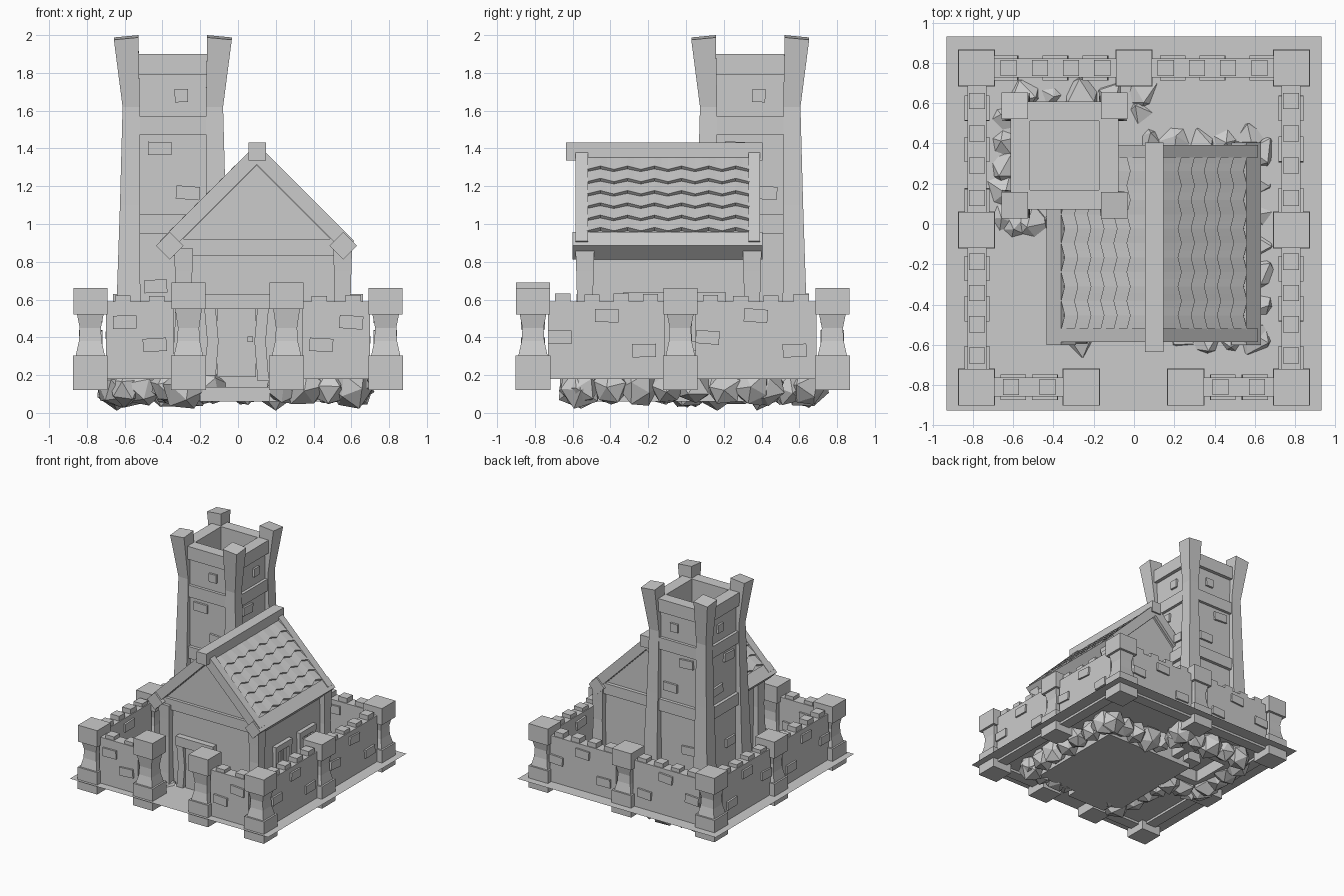
import bpy, bmesh, math, random
from mathutils import Matrix, Vector

if "Cube" in bpy.data.objects:
    bpy.data.objects.remove(bpy.data.objects["Cube"])

random.seed(4)
stone = bpy.data.materials.new("grey stone")
stone.diffuse_color = (0.6, 0.6, 0.6, 1)
stone.use_nodes = True
stone.node_tree.nodes["Principled BSDF"].inputs["Base Color"].default_value = stone.diffuse_color


def finish(name, bm, closed=True):
    if closed:
        bmesh.ops.recalc_face_normals(bm, faces=bm.faces[:])
    me = bpy.data.meshes.new(name)
    bm.to_mesh(me)
    bm.free()
    me.materials.append(stone)
    ob = bpy.data.objects.new(name, me)
    bpy.context.collection.objects.link(ob)
    return ob


def loft(name, rings):
    """Join rings of equally many points and cap both ends."""
    bm = bmesh.new()
    vs = [[bm.verts.new(p) for p in r] for r in rings]
    n = len(vs[0])
    for a, b in zip(vs, vs[1:]):
        for i in range(n):
            bm.faces.new((a[i], a[(i + 1) % n], b[(i + 1) % n], b[i]))
    bm.faces.new(vs[0])
    bm.faces.new(vs[-1])
    return finish(name, bm)


def rect(x0, x1, y0, y1, z):
    return [(x0, y0, z), (x1, y0, z), (x1, y1, z), (x0, y1, z)]


def box(name, x0, x1, y0, y1, z0, z1):
    return loft(name, [rect(x0, x1, y0, y1, z0), rect(x0, x1, y0, y1, z1)])


def prism(name, pts, y0, y1):
    return loft(name, [[(x, y, z) for x, z in pts] for y in (y0, y1)])


def column(name, x, y, levels):
    """Square column from (z, half width) levels."""
    return loft(name, [rect(x - h, x + h, y - h, y + h, z) for z, h in levels])


def brick(name, x, y, z, along, w, h, depth):
    """Slightly tilted block; along is the wall direction."""
    bm = bmesh.new()
    size = (w, depth, h) if along == 'X' else (depth, w, h)
    tilt = Matrix.Rotation(math.radians(random.uniform(-5, 5)), 4, 'Y' if along == 'X' else 'X')
    m = Matrix.Translation((x, y, z)) @ tilt @ Matrix.Diagonal((*size, 1))
    bmesh.ops.create_cube(bm, size=1, matrix=m)
    finish(name, bm)


# ground sheet
bm = bmesh.new()
bm.faces.new([bm.verts.new(p) for p in rect(-.93, .93, -.925, .93, .2)])
finish("ground", bm, False)

# fence pillars: block base, waisted shaft, block cap
pillars = [(sx * .782, y, 0) for sx in (-1, 1) for y in (-.81, -.03, .775)]
pillars += [(-.262, -.81, .03), (.257, -.81, .03), (0, .775, 0)]
for x, y, up in pillars:
    column("pillar_base", x, y, [(.12, .092), (.305, .092)])
    column("pillar_shaft", x, y, [(.30, .078), (.38, .06), (.45, .056), (.53 + up, .072)])
    column("pillar_cap", x, y, [(.52 + up, .09), (.66 + up, .09)])


# fence walls with battlements and loose bricks: direction, fixed coordinate, start, end, merlons
runs = [('X', -.81, -.70, -.34, 2), ('X', -.81, .34, .70, 2),
        ('X', .775, -.70, -.08, 4), ('X', .775, .08, .70, 4)]
for sx in (-.78, .78):
    runs += [('Y', sx, -.73, -.11, 4), ('Y', sx, .05, .69, 4)]
for along, c, a, b, n in runs:
    def wall(name, u0, u1, half, z0, z1):
        if along == 'X':
            box(name, u0, u1, c - half, c + half, z0, z1)
        else:
            box(name, c - half, c + half, u0, u1, z0, z1)
    wall("fence_wall", a, b, .047, .18, .59)
    step = (b - a) / n
    for i in range(n):
        m = a + (i + .5) * step
        wall("merlon", m - .04, m + .04, .04, .58, .625 + random.uniform(-.008, .008))
    spots = [(.28, .48), (.72, .36)] if n == 2 else [(.1, .40), (.5, .515), (.82, .33)]
    for t, z in spots:
        if along == 'X' and a > 0:
            t = 1 - t
        u = a + t * (b - a)
        p = (u, c) if along == 'X' else (c, u)
        brick("fence_brick", *p, z, along, .125, .07, .125)

# rocks under and around the buildings
rocks = []
for i in range(7):
    rocks.append((.62, -.55 + i * .15))
    if i < 5:
        rocks.append((.08 + i * .125, .41))
        rocks.append((-.64, .04 + i * .12))
        rocks.append((-.55 + i * .145, .64))
    if i < 4:
        rocks.append((.24 + i * .12, -.56))
        rocks.append((-.36, -.42 + i * .14))
rocks += [(-.28, -.56), (-.16, -.52), (-.5, 0), (-.6, -.01), (.03, .55)]
for x, y in rocks:
    bm = bmesh.new()
    bmesh.ops.create_icosphere(bm, subdivisions=1, radius=random.uniform(.095, .12))
    spin = Matrix.Rotation(random.uniform(0, 6), 3, Vector((random.random(), random.random(), 1)))
    for v in bm.verts:
        v.co = spin @ v.co * random.uniform(.85, 1.1) + Vector((x, y, .135))
        v.co.z = max(v.co.z, 0)
    finish("rock", bm)

# house body, corner posts, cross beams
CX = .10
box("house_body", -.29, .555, -.53, .35, .06, .9)
box("door_step", -.2, .17, -.62, -.5, .06, .137)
for x in (-.288, .554):
    for y in (-.535, .35):
        column("house_post", x, y, [(.1, .065), (.3, .052), (.6, .042), (.75, .046), (.87, .05)])
for y in (-.56, .335):
    box("gable_beam", -.36, .56, y, y + .05, .83, .92)
prism("gable_wall", [(-.33, .89), (.53, .89), (CX, 1.34)], -.535, .355)

# door with frame and knob
box("door", -.11, .095, -.55, -.5, .19, .56)
for s in (-1, 1):
    x = -.008 + s * .13
    loft("door_post", [rect(x + o - .03, x + o + .03, -.57, -.5, z)
                       for z, o in ((.17, s * .012), (.38, -s * .005), (.57, s * .012))])
box("door_lintel", -.18, .17, -.58, -.5, .55, .63)
box("door_knob", .05, .08, -.575, -.54, .375, .405)

# windows on both long sides
for x in (-.29, .555):
    for y in (-.22, .1):
        for dy in (-.085, .085):
            box("window_side", x - .03, x + .03, y + dy - .018, y + dy + .018, .36, .62)
        for z in (.35, .61):
            box("window_bar", x - .035, x + .035, y - .11, y + .11, z - .02, z + .03)
        box("window_pane", x - .01, x + .01, y - .08, y + .08, .36, .61)
        box("window_mullion", x - .02, x + .02, y - .01, y + .01, .36, .61)

# roof shell, barge boards, eave beams, ridge
prism("roof_shell", [(CX, 1.39), (.57, .92), (.53, .88), (CX, 1.31), (-.33, .88), (-.37, .92)], -.56, .37)
for y0, y1 in ((-.585, -.52), (.33, .392)):
    prism("barge_board", [(CX, 1.425), (.615, .91), (.56, .855), (CX, 1.315), (-.36, .855), (-.415, .91)], y0, y1)
for x in (-.362, .558):
    prism("eave_beam", [(x + .073, .885), (x, .958), (x - .073, .885), (x, .812)], -.60, .405)
prism("ridge_beam", [(.055, 1.335), (.147, 1.335), (.147, 1.432), (.055, 1.432)], -.635, .405)

# zigzag tile rows on both slopes
ROWS, SEG = 6, 24
for side in (-1, 1):
    for r in range(ROWS):
        d1 = .045 + (r + 1) * .065       # distance from ridge along x
        d0 = d1 - .08
        bm = bmesh.new()
        cols = []
        for i in range(SEG + 1):
            y = -.525 + i * .86 / SEG
            zig = .009 * (1, 0, -1, 0)[i % 4]
            col = []
            for d, lift in ((d0, .002), (d1 + zig, .026), (d1 + zig, -.01)):
                col.append(bm.verts.new((CX + side * (d + lift * .7), y, 1.39 - d + lift * .7)))
            cols.append(col)
        for a, b in zip(cols, cols[1:]):
            for k in range(2):
                f = (a[k], a[k + 1], b[k + 1], b[k])
                bm.faces.new(f if side > 0 else f[::-1])
        finish("tile_row", bm, False)

# tower: hollow shaft, floor, bands
TX, TY = -.345, .34


def tower_ring(name, inner, outer, z0, z1):
    for s in (-1, 1):
        a, b = sorted((s * inner, s * outer))
        box(name, TX - outer, TX + outer, TY + a, TY + b, z0, z1)
        box(name, TX + a, TX + b, TY - inner, TY + inner, z0, z1)


tower_ring("tower_wall", .175, .238, .1, 1.86)
box("tower_floor", TX - .18, TX + .18, TY - .18, TY + .18, 1.5, 1.55)
tower_ring("tower_top_band", .172, .268, 1.79, 1.9)
tower_ring("tower_band", .2, .262, 1.47, 1.57)
tower_ring("tower_band", .2, .265, .95, 1.05)

# tower corner posts, waisted and flared at the top
for sx in (-1, 1):
    for sy in (-1, 1):
        rings = []
        for z, i, o, dz in ((.1, .17, .315, 0), (.6, .172, .297, 0), (1.1, .175, .28, 0),
                            (1.62, .175, .266, 0), (1.975, .182, .312, .025)):
            rings.append([(TX + sx * a, TY + sy * b, z + dz * (2 * o - a - b) / (2 * (o - i)))
                          for a, b in ((i, i), (o, i), (o, o), (i, o))])
        loft("tower_post", rings)

# tower bricks on every face
for s in (-1, 1):
    for u, z, w in ((.045, 1.68, .07), (-.07, 1.4, .125), (.08, 1.165, .125), (-.09, .67, .12)):
        brick("tower_brick", TX + u, TY + s * .235, z, 'X', w, .07, .04)
        brick("tower_brick", TX + s * .235, TY + u, z, 'Y', w, .07, .04)
